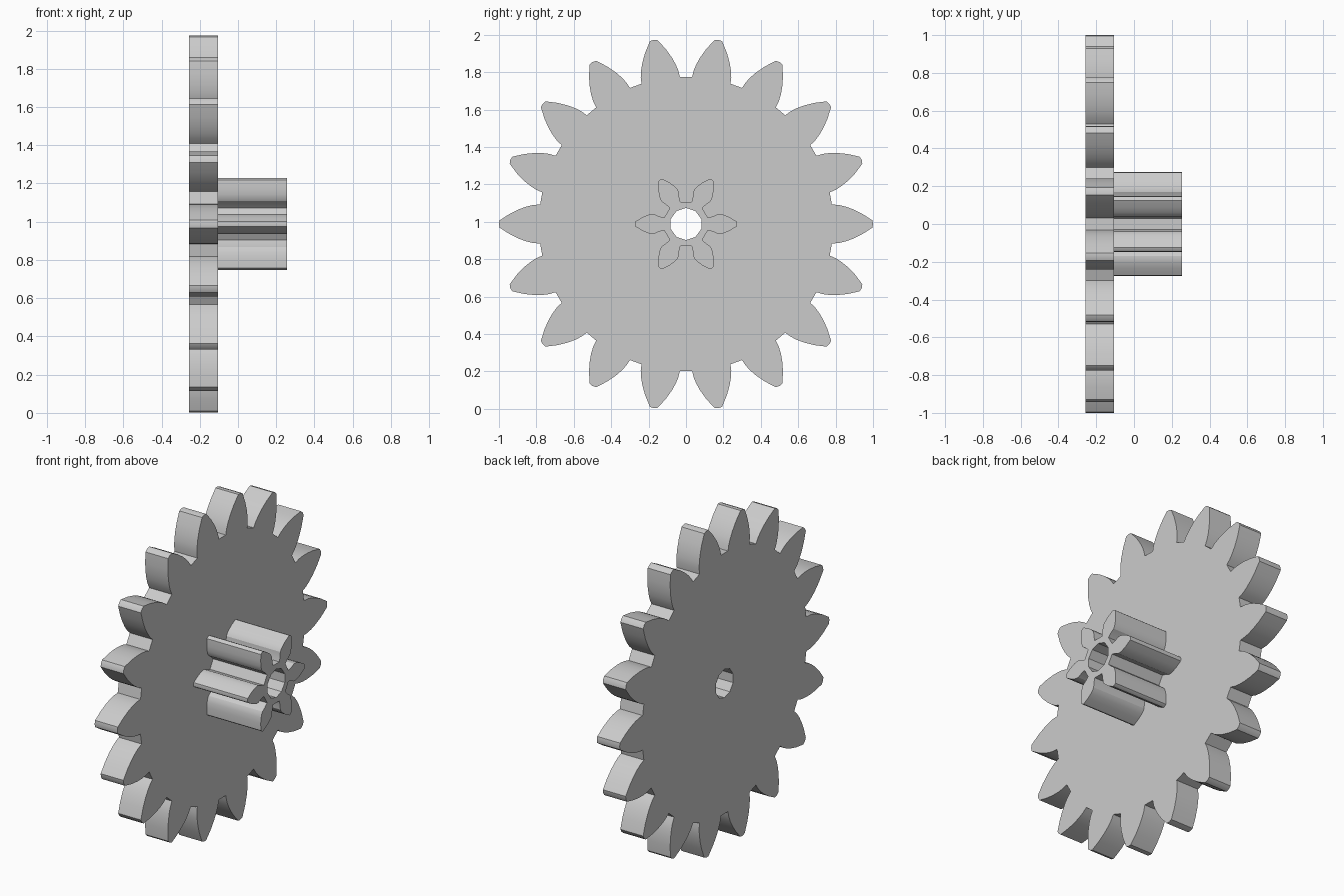
import bpy
import bmesh
from math import cos, sin, tau, radians
from mathutils import Vector

cube = bpy.data.objects.get("Cube")
if cube:
    bpy.data.objects.remove(cube, do_unlink=True)

AXIS_Z = 0.988
BORE_RADIUS = 0.086
BORE_SIDES = 10

# One grey for the whole part
grey = bpy.data.materials.new("light_grey")
grey.use_nodes = True
colour = (0.6, 0.6, 0.6, 1)
grey.diffuse_color = colour
grey.node_tree.nodes["Principled BSDF"].inputs["Base Color"].default_value = colour


def turn(along, across, angle, x):
    """Place a point of the tooth profile around the x axis."""
    return Vector((x,
                   along * cos(angle) - across * sin(angle),
                   along * sin(angle) + across * cos(angle) + AXIS_Z))


def add_loop(bm, points):
    verts = [bm.verts.new(p) for p in points]
    return [bm.edges.new((v, verts[i - 1])) for i, v in enumerate(verts)]


def make_gear(name, teeth, flank, tip, x_start, x_end):
    """flank: (distance from axis, half width) pairs from root to tip."""
    half = [(r, -w) for r, w in flank] + [(tip, 0)]
    tooth = half + [(r, w) for r, w in reversed(flank)]
    outline = [turn(r, w, tau * i / teeth, x_start)
               for i in range(teeth) for r, w in tooth]
    bore = [turn(BORE_RADIUS, 0, tau * (i / BORE_SIDES + 0.25), x_start)
            for i in range(BORE_SIDES)]

    # Fill between the outline and the bore, then extrude along the axis
    bm = bmesh.new()
    edges = add_loop(bm, outline) + add_loop(bm, bore)
    bmesh.ops.triangle_fill(bm, edges=edges, use_beauty=True)
    caps = bmesh.ops.extrude_face_region(bm, geom=bm.faces[:], use_keep_orig=True)
    moved = [v for v in caps["geom"] if isinstance(v, bmesh.types.BMVert)]
    bmesh.ops.translate(bm, verts=moved, vec=(x_end - x_start, 0, 0))
    bmesh.ops.recalc_face_normals(bm, faces=bm.faces[:])

    mesh = bpy.data.meshes.new(name)
    bm.to_mesh(mesh)
    bm.free()
    mesh.materials.append(grey)
    obj = bpy.data.objects.new(name, mesh)
    bpy.context.collection.objects.link(obj)
    bpy.ops.object.select_all(action="DESELECT")
    obj.select_set(True)
    bpy.context.view_layer.objects.active = obj
    bpy.ops.object.shade_smooth_by_angle(angle=radians(25))


# Large spur gear
make_gear("large_gear", 18,
          [(0.78, 0.104), (0.815, 0.102), (0.85, 0.094), (0.89, 0.08),
           (0.94, 0.056), (0.996, 0.02)],
          1.0, -0.257, -0.105)

# Small pinion on its +x side
make_gear("pinion", 6,
          [(0.117, 0.033), (0.145, 0.041), (0.17, 0.053), (0.185, 0.053),
           (0.205, 0.048), (0.235, 0.035), (0.272, 0.012)],
          0.274, -0.105, 0.255)
